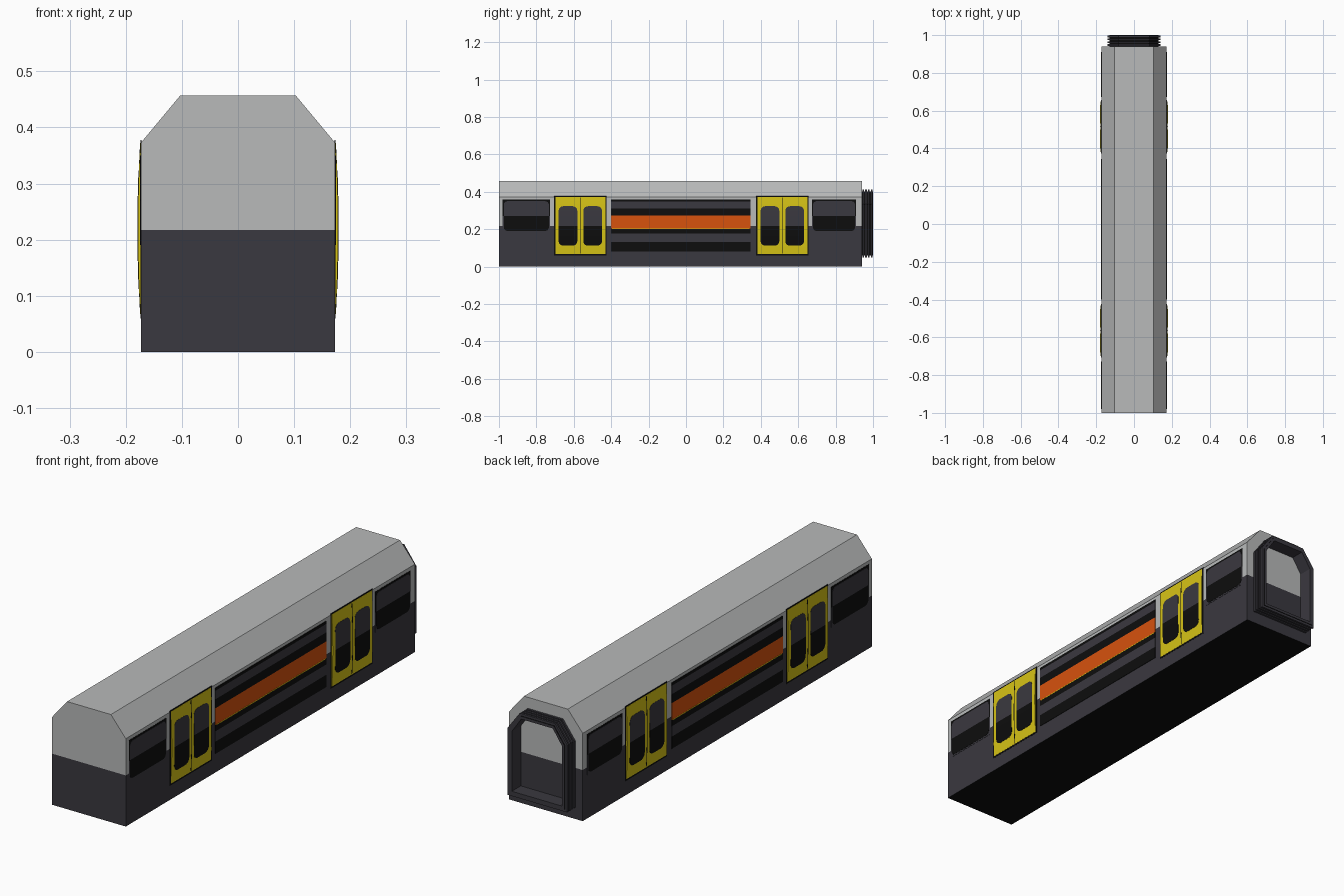
import bpy, bmesh, math

if "Cube" in bpy.data.objects:
    bpy.data.objects.remove(bpy.data.objects["Cube"])


def material(name, r, g, b):
    m = bpy.data.materials.new(name)
    m.diffuse_color = (r, g, b, 1)
    m.use_nodes = True
    m.node_tree.nodes["Principled BSDF"].inputs["Base Color"].default_value = m.diffuse_color
    return m


GREY = material("light grey", 0.48, 0.49, 0.49)
DARK = material("dark grey", 0.042, 0.040, 0.050)
BLACK = material("black", 0.004, 0.004, 0.004)
YELLOW = material("yellow", 0.68, 0.55, 0.008)
ORANGE = material("orange", 0.68, 0.085, 0.004)
SIDE = 0.173


def make_object(name, bm, mats):
    bmesh.ops.remove_doubles(bm, verts=bm.verts, dist=1e-6)
    bmesh.ops.recalc_face_normals(bm, faces=bm.faces)
    me = bpy.data.meshes.new(name)
    bm.to_mesh(me)
    bm.free()
    for m in mats:
        me.materials.append(m)
    ob = bpy.data.objects.new(name, me)
    bpy.context.collection.objects.link(ob)
    return ob


def flat(z):
    return SIDE


def bulge(z):
    return SIDE + 0.0045 * max(0, 1 - ((z - 0.22) / 0.156) ** 2)


def panel(name, y0, y1, z0, z1, bands, offset, surface=flat, radius=0.0):
    """Thin plate on both sides, rounded corners; bands = [(lowest z, material)] upward."""
    zs = {z0, z1} | {z for z, m in bands if z0 < z < z1}
    n = 6
    if surface is bulge:
        zs |= {z0 + (z1 - z0) * i / 8 for i in range(9)}
    if radius:
        for i in range(n + 1):
            d = radius * (1 - math.cos(math.pi / 2 * i / n))
            zs |= {z0 + d, z1 - d}
    zs = sorted(zs)

    def indent(z):
        d = min(z - z0, z1 - z)
        if d >= radius:
            return 0
        return radius - math.sqrt(max(0, radius ** 2 - (radius - d) ** 2))

    mats = [m for z, m in bands]
    bm = bmesh.new()
    for s in (1, -1):
        rows = []
        for z in zs:
            e, x = indent(z), surface(z) + offset
            rows.append([bm.verts.new((s * px, py, z)) for px, py in
                         ((SIDE - 0.001, y0 + e), (x, y0 + e), (x, y1 - e), (SIDE - 0.001, y1 - e))])
        for a, b in zip(rows, rows[1:]):
            zc = (a[0].co.z + b[0].co.z) / 2
            idx = max([i for i, (z, m) in enumerate(bands) if z <= zc], default=0)
            for k in range(4):
                f = bm.faces.new((a[k], a[(k + 1) % 4], b[(k + 1) % 4], b[k]))
                f.material_index = idx
        bm.faces.new(rows[0])
        bm.faces.new(rows[-1]).material_index = len(bands) - 1
    return make_object(name, bm, mats)


# carriage body: chamfered profile, dark below the waistline, black underside
bm = bmesh.new()
levels = [(SIDE, 0), (SIDE, 0.217), (SIDE, 0.373), (0.103, 0.457)]
ends = [[[bm.verts.new((s * x, y, z)) for s in (-1, 1)] for x, z in levels] for y in (-1, 0.94)]
front, back = ends
for i in range(3):
    for e in ends:
        bm.faces.new((e[i][0], e[i][1], e[i + 1][1], e[i + 1][0]))
    for s in (0, 1):
        bm.faces.new((front[i][s], back[i][s], back[i + 1][s], front[i + 1][s]))
for i in (0, 3):
    bm.faces.new((front[i][0], front[i][1], back[i][1], back[i][0]))
for f in bm.faces:
    zc = f.calc_center_median().z
    f.material_index = 2 if zc < 0.01 else (1 if zc < 0.217 else 0)
make_object("carriage_body", bm, [GREY, DARK, BLACK])


# gangway bellows: ribbed hollow frame on the rear end
def frame_loop(t):
    w, zb, zt = 0.14 - t, 0.05 + t, 0.412 - t
    return [(-w, zb), (w, zb), (w, 0.335 - 0.4 * t), (0.083 - 0.4 * t, zt),
            (-0.083 + 0.4 * t, zt), (-w, 0.335 - 0.4 * t)]


bm = bmesh.new()
section = [(0.939, 0.010)]
for i in range(4):
    y = 0.943 + i * 0.015
    section += [(y, 0.010), (y, 0), (y + 0.009, 0), (y + 0.009, 0.010)]
section += [(1.0, 0.010), (1.0, 0.022), (0.939, 0.022)]
section[-4] = (0.997, 0.010)
rings = [[bm.verts.new((x, y, z)) for x, z in frame_loop(t)] for y, t in section]
for j in range(len(rings)):
    a, b = rings[j], rings[(j + 1) % len(rings)]
    groove = section[j][1] == 0.010 and section[(j + 1) % len(rings)][1] == 0.010
    for k in range(6):
        f = bm.faces.new((a[k], a[(k + 1) % 6], b[(k + 1) % 6], b[k]))
        f.material_index = 1 if groove else 0
make_object("gangway_bellows", bm, [DARK, BLACK])

# double doors with rounded, two-tone windows
for label, yd in (("front", -0.565), ("rear", 0.515)):
    panel(label + "_door_surround", yd - 0.141, yd + 0.141, 0.06, 0.378, [(0, BLACK)], 0.0006)
    panel(label + "_door", yd - 0.134, yd + 0.134, 0.067, 0.373, [(0, YELLOW)], 0.001, bulge)
    panel(label + "_door_gap", yd - 0.002, yd + 0.002, 0.07, 0.37, [(0, BLACK)], 0.0013, bulge)
    for side, c in (("near", yd - 0.066), ("far", yd + 0.066)):
        panel(f"{label}_door_{side}_window", c - 0.05, c + 0.05, 0.112, 0.323,
              [(0, BLACK), (0.217, DARK)], 0.0018, bulge, 0.025)

# end windows
for label, ya, yb in (("front", -0.98, -0.727), ("rear", 0.673, 0.91)):
    panel(label + "_window_frame", ya, yb, 0.185, 0.358, [(0, DARK), (0.27, BLACK)], 0.001)
    panel(label + "_window_glass", ya + 0.006, yb - 0.006, 0.191, 0.350,
          [(0, BLACK), (0.272, DARK)], 0.0018, flat, 0.02)

# long centre panel: window bands, orange stripe and lower panel
panel("centre_panel", -0.40, 0.345, 0.08, 0.36,
      [(0, BLACK), (0.132, DARK), (0.176, BLACK), (0.203, ORANGE),
       (0.274, BLACK), (0.312, DARK), (0.348, BLACK)], 0.0018)
# yellow lip under the orange stripe
panel("stripe_lip", -0.395, 0.34, 0.2, 0.2032, [(0, YELLOW)], 0.0025)
